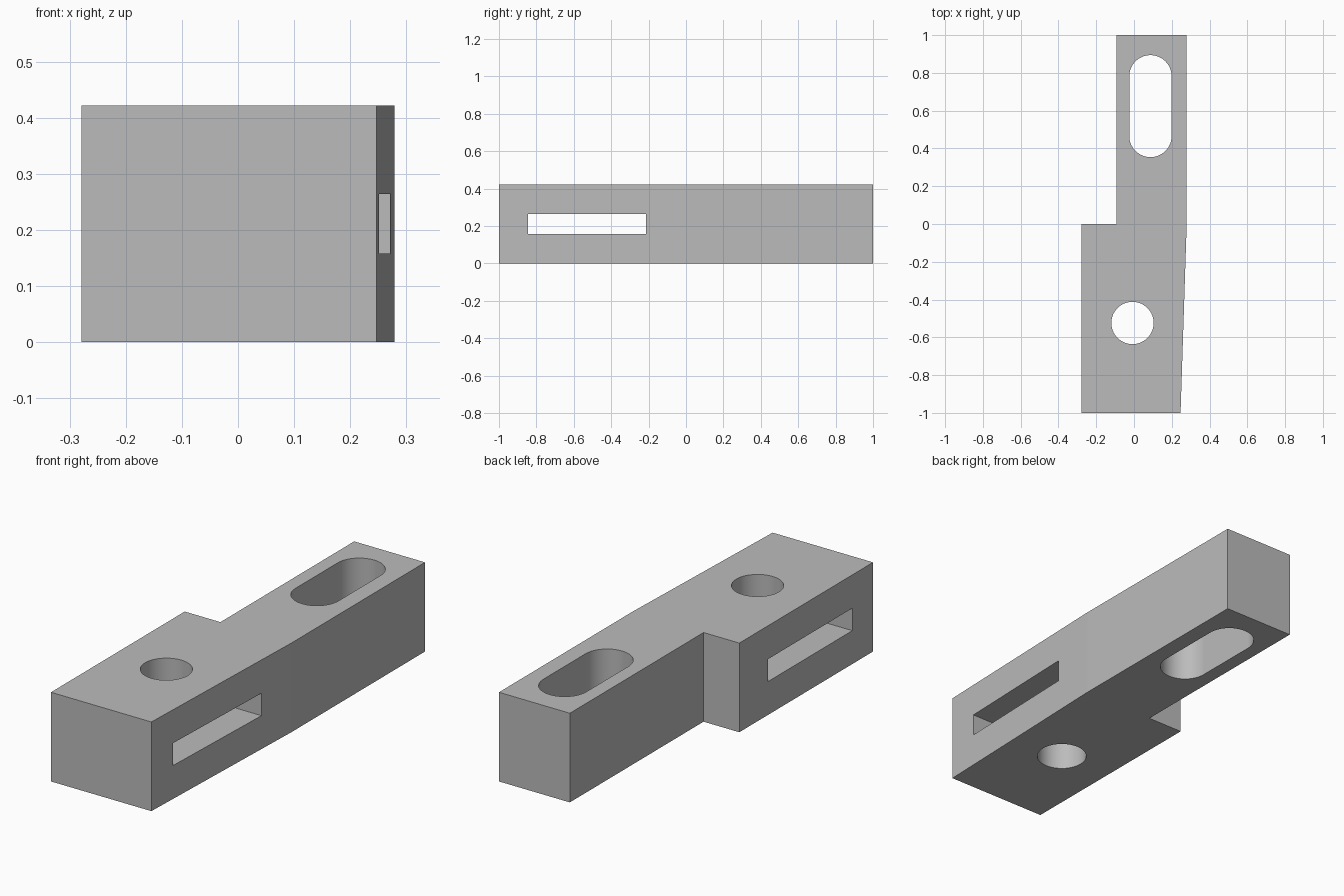
import bpy, bmesh, math

cube = bpy.data.objects.get("Cube")
if cube:
    bpy.data.objects.remove(cube, do_unlink=True)

HEIGHT = 0.422
RADIUS = 0.112

grey = bpy.data.materials.new("plain grey")
grey.use_nodes = True
colour = (0.5, 0.5, 0.5, 1)
grey.diffuse_color = colour
grey.node_tree.nodes["Principled BSDF"].inputs["Base Color"].default_value = colour


def prism(name, outline, bottom, top):
    """Extrude a counter-clockwise outline upwards."""
    bm = bmesh.new()
    face = bm.faces.new([bm.verts.new((x, y, bottom)) for x, y in outline])
    new = bmesh.ops.extrude_face_region(bm, geom=[face], use_keep_orig=True)["geom"]
    verts = [v for v in new if isinstance(v, bmesh.types.BMVert)]
    bmesh.ops.translate(bm, verts=verts, vec=(0, 0, top - bottom))
    bmesh.ops.recalc_face_normals(bm, faces=bm.faces)
    mesh = bpy.data.meshes.new(name)
    bm.to_mesh(mesh)
    bm.free()
    mesh.materials.append(grey)
    obj = bpy.data.objects.new(name, mesh)
    bpy.context.collection.objects.link(obj)
    return obj


def rounded_outline(x, y_low, y_high, steps=32):
    """Two half circles joined along y; a full circle when both centres meet."""
    skip = 1 if y_low == y_high else 0
    points = []
    for centre, start in ((y_high, 0), (y_low, math.pi)):
        for i in range(steps + 1 - skip):
            a = start + math.pi * i / steps
            points.append((x + RADIUS * math.cos(a), centre + RADIUS * math.sin(a)))
    return points


# Stepped block with a tapered right flank
block = prism("stepped_block", [
    (-0.279, -1), (0.2465, -1), (0.279, 0), (0.279, 1), (-0.092, 1),
    (-0.092, 0), (-0.279, 0)], 0, HEIGHT)

# Round hole, long hole and cross slot
cutters = [
    prism("round_hole_cutter", rounded_outline(-0.008, -0.524, -0.524), -0.1, HEIGHT + 0.1),
    prism("long_hole_cutter", rounded_outline(0.087, 0.466, 0.782), -0.1, HEIGHT + 0.1),
    prism("cross_slot_cutter", [(-0.5, -0.845), (0.5, -0.845), (0.5, -0.213),
                                (-0.5, -0.213)], 0.158, 0.264),
]

bpy.ops.object.select_all(action="DESELECT")
block.select_set(True)
bpy.context.view_layer.objects.active = block
for cutter in cutters:
    cutter.hide_render = True
    mod = block.modifiers.new(cutter.name, "BOOLEAN")
    mod.operation = "DIFFERENCE"
    mod.solver = "EXACT"
    mod.object = cutter
    bpy.ops.object.modifier_apply(modifier=mod.name)
for cutter in cutters:
    bpy.data.objects.remove(cutter, do_unlink=True)

# Smooth hole walls; the one-degree flank crease stays sharp
bpy.ops.object.shade_smooth_by_angle(angle=math.radians(30))
for poly in block.data.polygons:
    if poly.area > 0.03:
        poly.use_smooth = False
